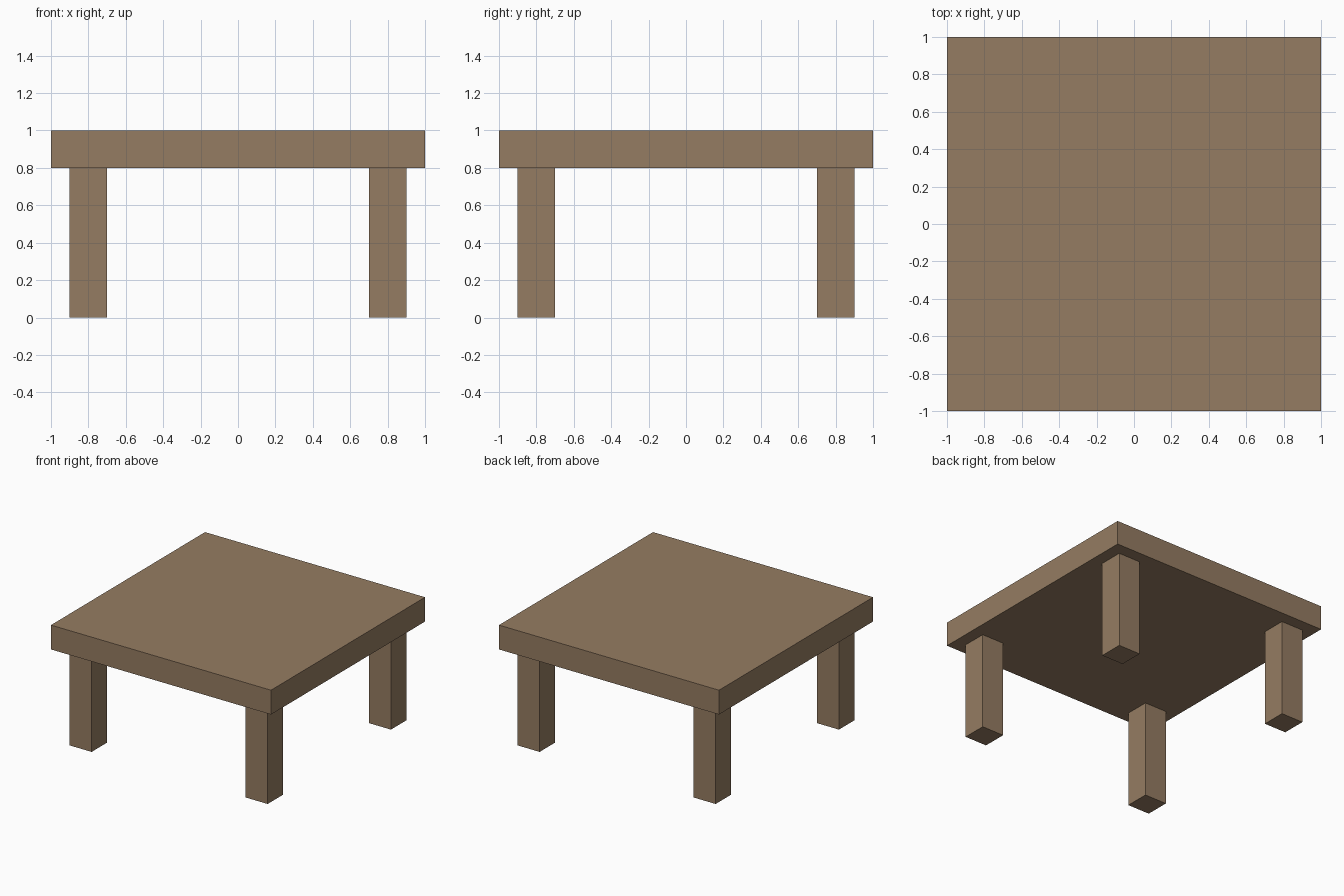
import bpy

if "Cube" in bpy.data.objects:
    bpy.data.objects.remove(bpy.data.objects["Cube"])

# Single wood colour
wood = bpy.data.materials.new("brown wood")
wood.diffuse_color = (0.30, 0.202, 0.122, 1.0)
wood.use_nodes = True
wood.node_tree.nodes["Principled BSDF"].inputs["Base Color"].default_value = wood.diffuse_color


def box(name, center, size):
    bpy.ops.mesh.primitive_cube_add(size=1, location=center)
    obj = bpy.context.object
    obj.name = name
    obj.scale = size
    bpy.ops.object.transform_apply(location=False, rotation=False, scale=True)
    obj.data.materials.append(wood)
    return obj


# Square slab top
box("table_top", (0, 0, 0.9), (2, 2, 0.2))

# Four square legs, inset from the corners
for side, x in (("left", -0.8), ("right", 0.8)):
    for end, y in (("front", -0.8), ("back", 0.8)):
        box(f"{end}_{side}_leg", (x, y, 0.4), (0.2, 0.2, 0.8))
